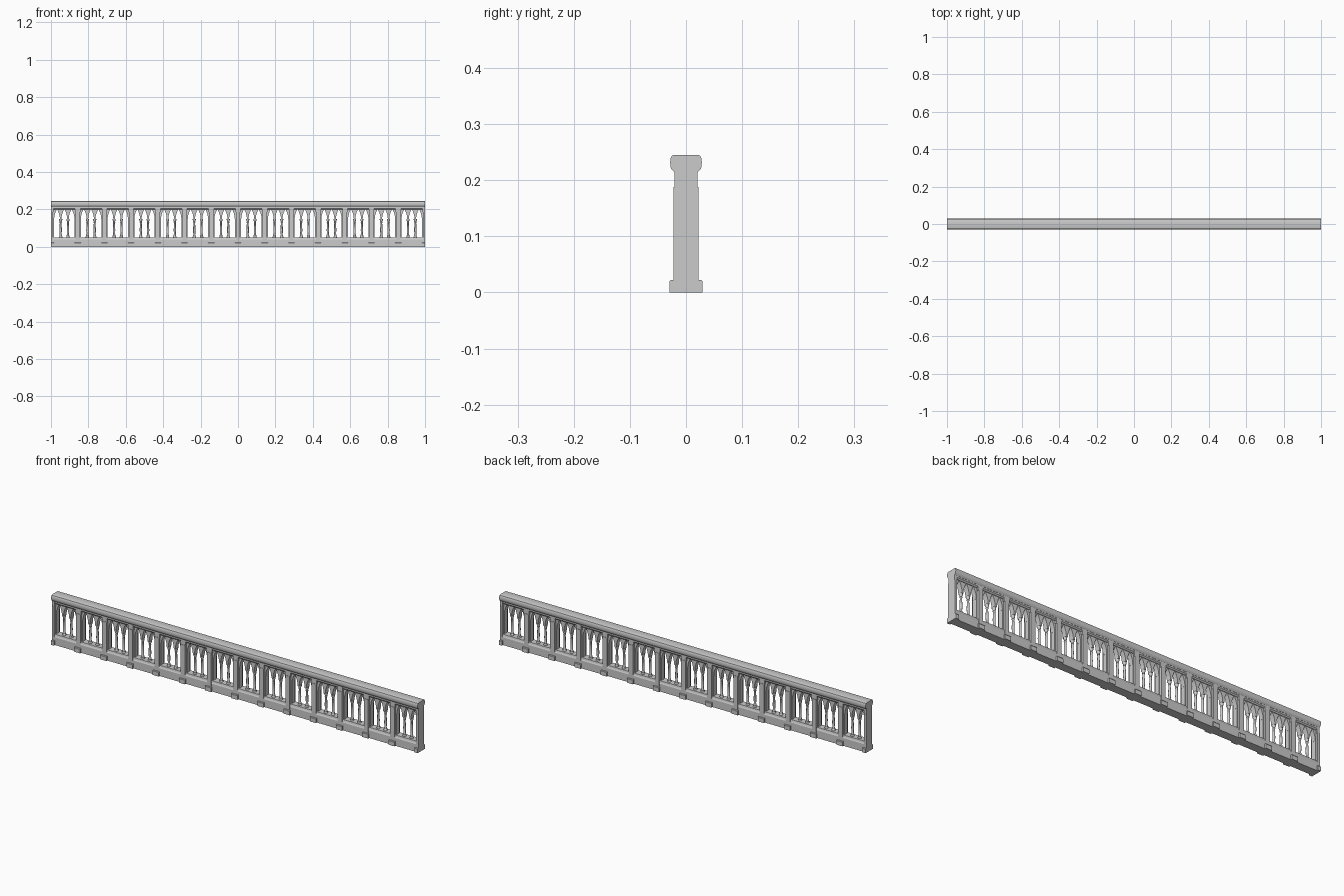
import bpy, bmesh, math
from mathutils import Matrix, Vector

if "Cube" in bpy.data.objects:
    bpy.data.objects.remove(bpy.data.objects["Cube"])

N = 14                 # panels
PITCH = 2 / N
ARCH = 0.039           # lancet spacing


def finish(name, bm, angle=None):
    bmesh.ops.recalc_face_normals(bm, faces=bm.faces)
    me = bpy.data.meshes.new(name)
    bm.to_mesh(me)
    bm.free()
    ob = bpy.data.objects.new(name, me)
    bpy.context.collection.objects.link(ob)
    if angle:
        bpy.ops.object.select_all(action='DESELECT')
        ob.select_set(True)
        bpy.context.view_layer.objects.active = ob
        bpy.ops.object.shade_smooth_by_angle(angle=math.radians(angle))
    return ob


def prism(bm, points, offset):
    """Polygon pushed along offset into a closed solid."""
    f = bm.faces.new([bm.verts.new(p) for p in points])
    ext = bmesh.ops.extrude_face_region(bm, geom=[f], use_keep_orig=True)
    bmesh.ops.translate(bm, vec=offset,
                        verts=[g for g in ext['geom'] if isinstance(g, bmesh.types.BMVert)])


def rail(name, half, angle=None):
    """Symmetric (y, z) half profile run along the full length."""
    prof = half + [(-y, z) for y, z in reversed(half)]
    bm = bmesh.new()
    prism(bm, [(-1, y, z) for y, z in prof], Vector((2, 0, 0)))
    return finish(name, bm, angle)


def box(bm, x0, x1, y, z0, z1):
    x0, x1 = max(x0, -1), min(x1, 1)
    prism(bm, [(x0, -y, z0), (x1, -y, z0), (x1, y, z0), (x0, y, z0)], Vector((0, 0, z1 - z0)))


# continuous base wall, frieze and rounded handrail
rail("base_wall", [(0.0215, 0), (0.0215, 0.038), (0.019, 0.043), (0.017, 0.051)])
rail("frieze", [(0.0145, 0.200), (0.0195, 0.206), (0.0195, 0.216)])
rail("handrail", [(0.0205, 0.213), (0.023, 0.217), (0.0265, 0.220), (0.0277, 0.225),
                  (0.0282, 0.232), (0.0275, 0.239), (0.0255, 0.2435), (0.022, 0.245)], 40)

# posts with plinth blocks, the end ones cut in half
posts, plinths = bmesh.new(), bmesh.new()
for i in range(N + 1):
    x = -1 + i * PITCH
    box(posts, x - 0.012, x + 0.012, 0.0223, 0.015, 0.188)
    box(posts, x - 0.014, x + 0.014, 0.0205, 0.186, 0.216)
    prof = [(0.0293, 0), (0.0293, 0.020), (0.0275, 0.0225)]
    prof += [(-y, z) for y, z in reversed(prof)]
    x0, x1 = max(x - 0.0165, -1), min(x + 0.0165, 1)
    prism(plinths, [(x0, y, z) for y, z in prof], Vector((x1 - x0, 0, 0)))
finish("posts", posts)
finish("post_plinths", plinths)


def arch_points(cx, a=0.0152, spring=0.148, apex=0.201, n=6):
    """Pointed arch from left springing to right springing."""
    h = apex - spring
    r = (a * a + h * h) / (2 * a)
    end = math.asin(h / r)
    left = [(cx - a + r - r * math.cos(end * k / n), spring + r * math.sin(end * k / n))
            for k in range(n + 1)]
    return left + [(2 * cx - x, z) for x, z in reversed(left[:-1])]


# pierced lancet tracery, three arches per panel
tracery = bmesh.new()
for i in range(N):
    cx = -1 + (i + 0.5) * PITCH
    outline = [(cx - 0.063, 0.148)]
    for k in (-1, 0, 1):
        outline += arch_points(cx + k * ARCH)
    outline += [(cx + 0.063, 0.148), (cx + 0.063, 0.212), (cx - 0.063, 0.212)]
    prism(tracery, [(x, -0.012, z) for x, z in outline], Vector((0, 0.024, 0)))
    # jambs beside the posts
    for s in (-1, 1):
        box(tracery, cx + s * 0.0587 - 0.004, cx + s * 0.0587 + 0.004, 0.012, 0.045, 0.149)
finish("tracery", tracery)

# turned colonettes: base, slender shaft, capital
profile = [(0, 0.047), (0.009, 0.047), (0.009, 0.054), (0.0065, 0.058), (0.0075, 0.062),
           (0.0052, 0.067), (0.0062, 0.090), (0.0048, 0.128), (0.0066, 0.131), (0.0050, 0.134),
           (0.0085, 0.144), (0.0085, 0.150), (0, 0.150)]
SEG = 12
cols = bmesh.new()
for i in range(N):
    for s in (-0.5, 0.5):
        start = len(cols.verts)
        vs = [cols.verts.new((r, 0, z)) for r, z in profile]
        es = [cols.edges.new(p) for p in zip(vs, vs[1:])]
        bmesh.ops.spin(cols, geom=vs + es, cent=(0, 0, 0), axis=(0, 0, 1),
                       angle=2 * math.pi, steps=SEG, use_merge=True)
        cols.verts.ensure_lookup_table()
        new = cols.verts[start:]
        bmesh.ops.translate(cols, verts=new,
                            vec=(-1 + (i + 0.5) * PITCH + s * ARCH, 0, 0))
bmesh.ops.remove_doubles(cols, verts=cols.verts, dist=1e-5)
finish("colonettes", cols, 40)
